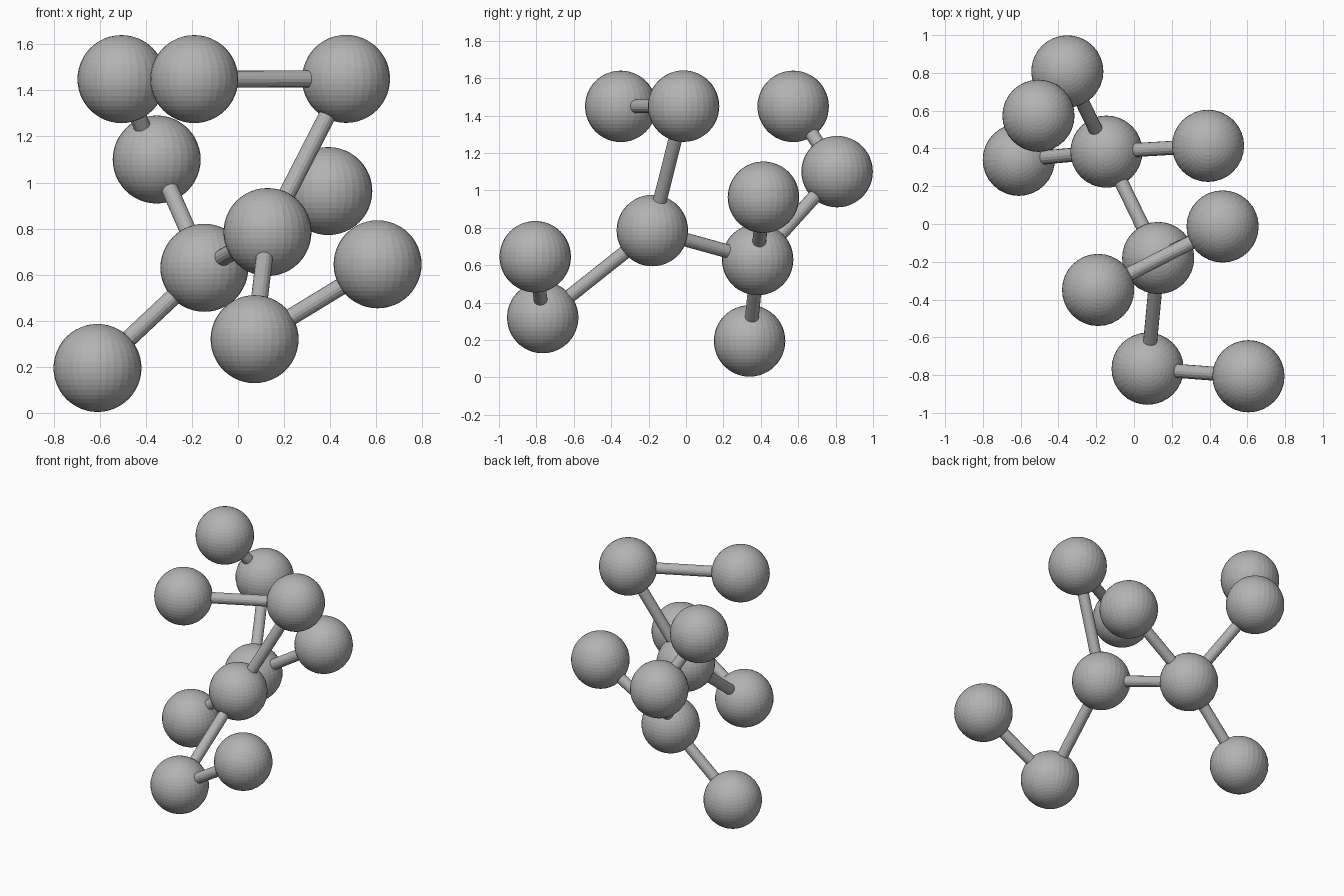
import bpy
from mathutils import Vector

if "Cube" in bpy.data.objects:
    bpy.data.objects.remove(bpy.data.objects["Cube"], do_unlink=True)

BALL_RADIUS = 0.191
ROD_RADIUS = 0.037

# One plain grey for everything
grey = bpy.data.materials.new("plain grey")
grey.use_nodes = True
colour = (0.45, 0.45, 0.45, 1)
grey.diffuse_color = colour
grey.node_tree.nodes["Principled BSDF"].inputs["Base Color"].default_value = colour

# Ball centres
balls = {
    "hub_back": (-0.146, 0.383, 0.63),
    "hub_front": (0.128, -0.18, 0.785),
    "low_right": (-0.61, 0.34, 0.195),
    "mid_left": (0.392, 0.414, 0.963),
    "back_elbow": (-0.353, 0.808, 1.1),
    "back_tip": (-0.506, 0.573, 1.449),
    "top_elbow": (0.469, -0.013, 1.45),
    "top_tip": (-0.19, -0.349, 1.449),
    "front_elbow": (0.072, -0.766, 0.32),
    "front_tip": (0.606, -0.806, 0.645),
}

# Pairs of balls joined by a rod
links = [
    ("hub_back", "hub_front"),
    ("hub_back", "low_right"),
    ("hub_back", "mid_left"),
    ("hub_back", "back_elbow"),
    ("back_elbow", "back_tip"),
    ("hub_front", "top_elbow"),
    ("top_elbow", "top_tip"),
    ("hub_front", "front_elbow"),
    ("front_elbow", "front_tip"),
]


def finish(name):
    obj = bpy.context.object
    obj.name = name
    obj.data.materials.append(grey)


def add_ball(name, centre):
    bpy.ops.mesh.primitive_uv_sphere_add(
        segments=32, ring_count=24, radius=BALL_RADIUS, location=centre)
    finish(name + "_ball")


def add_rod(start, end):
    a, b = Vector(balls[start]), Vector(balls[end])
    axis = b - a
    bpy.ops.mesh.primitive_cylinder_add(
        vertices=16, radius=ROD_RADIUS, depth=axis.length, location=(a + b) / 2,
        rotation=axis.to_track_quat('Z', 'Y').to_euler())
    finish(f"rod_{start}_to_{end}")


for name, centre in balls.items():
    add_ball(name, centre)
for start, end in links:
    add_rod(start, end)
